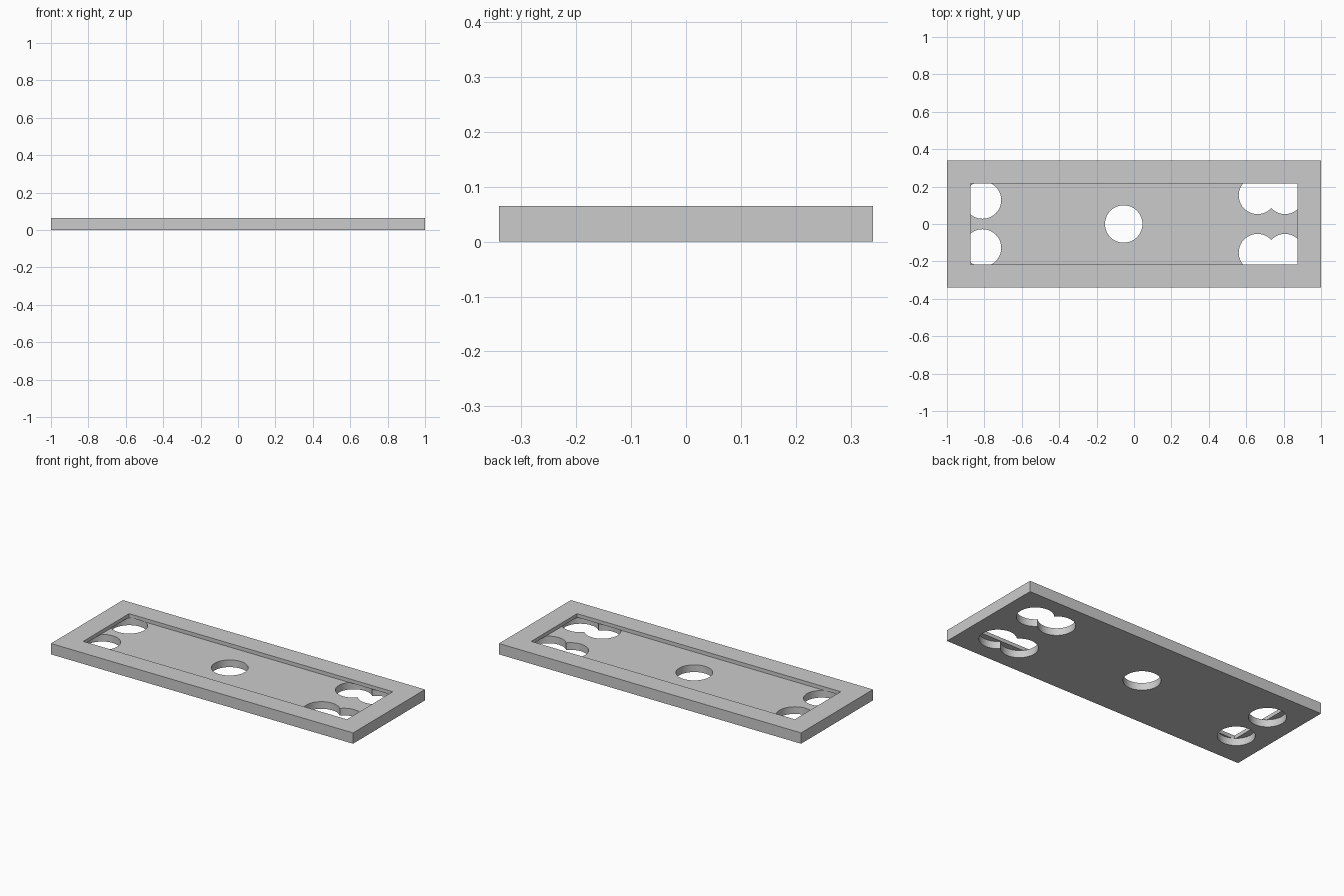
import bpy

if "Cube" in bpy.data.objects:
    bpy.data.objects.remove(bpy.data.objects["Cube"], do_unlink=True)

LENGTH, WIDTH, HEIGHT = 2.0, 0.68, 0.065
FLOOR = 0.043        # height of the recessed floor
RADIUS = 0.1         # every hole has the same size

grey = bpy.data.materials.new("plain_grey")
grey.use_nodes = True
colour = (0.6, 0.6, 0.6, 1)
grey.diffuse_color = colour
grey.node_tree.nodes["Principled BSDF"].inputs["Base Color"].default_value = colour


def box(name, length, width, bottom, top):
    bpy.ops.mesh.primitive_cube_add(size=1, location=(0, 0, (bottom + top) / 2))
    ob = bpy.context.object
    ob.name = name
    ob.scale = (length, width, top - bottom)
    bpy.ops.object.transform_apply(location=True, rotation=False, scale=True)
    return ob


def cut(target, cutter):
    mod = target.modifiers.new("cut", "BOOLEAN")
    mod.operation = "DIFFERENCE"
    mod.solver = "EXACT"
    mod.object = cutter
    bpy.context.view_layer.objects.active = target
    bpy.ops.object.modifier_apply(modifier=mod.name)
    bpy.data.objects.remove(cutter, do_unlink=True)


# Solid tray
tray = box("tray", LENGTH, WIDTH, 0, HEIGHT)
tray.data.materials.append(grey)

# Round holes from below, stopping under the rim
holes = [(-0.055, 0)]
for side in (-1, 1):
    holes += [(-0.81, side * 0.128), (0.66, side * 0.153), (0.807, side * 0.153)]
for x, y in holes:
    top, bottom = FLOOR + 0.0003, -0.1
    bpy.ops.mesh.primitive_cylinder_add(
        vertices=64, radius=RADIUS, depth=top - bottom,
        location=(x, y, (top + bottom) / 2))
    cut(tray, bpy.context.object)

# Rectangular recess inside the rim, opening the holes
cut(tray, box("recess_cutter", 1.746, 0.434, FLOOR, HEIGHT + 0.1))

# Smooth hole walls, sharp rims
bpy.ops.object.select_all(action="DESELECT")
tray.select_set(True)
bpy.context.view_layer.objects.active = tray
bpy.ops.object.shade_smooth_by_angle(angle=0.5)
